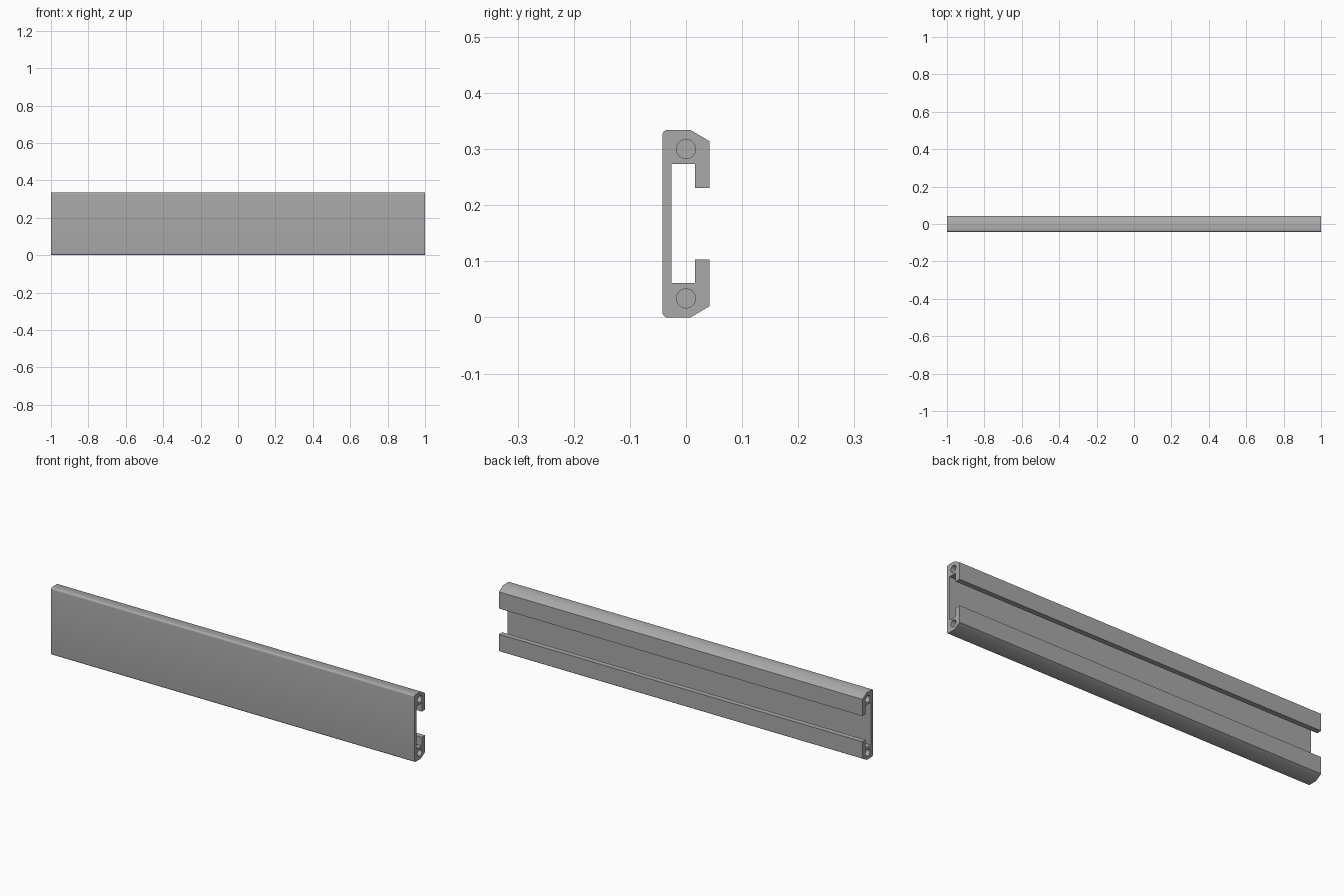
import bpy, bmesh, math

if "Cube" in bpy.data.objects:
    bpy.data.objects.remove(bpy.data.objects["Cube"])

LENGTH, HEIGHT = 2.0, 0.334
HOLE_R, HOLE_DEPTH = 0.017, 0.1
MID = HEIGHT / 2

grey = bpy.data.materials.new("aluminium grey")
grey.diffuse_color = (0.40, 0.40, 0.40, 1)
grey.use_nodes = True
grey.node_tree.nodes["Principled BSDF"].inputs["Base Color"].default_value = grey.diffuse_color

# Upper half of the C-shaped section (y, z above the middle), back lip to front wall
half = [(-0.026, 0.106), (0.016, 0.106), (0.016, 0.064), (0.042, 0.064),
        (0.042, 0.147), (0.008, MID)]
R = 0.009
for i in range(7):                       # rounded front edge
    a = math.pi / 2 * (1 + i / 6)
    half.append((-0.042 + R + R * math.cos(a), MID - R + R * math.sin(a)))
section = half + [(y, -z) for y, z in reversed(half)]

# Extruded rail
bm = bmesh.new()
face = bm.faces.new([bm.verts.new((-LENGTH / 2, y, MID + z)) for y, z in section])
ext = bmesh.ops.extrude_face_region(bm, geom=[face])
bmesh.ops.translate(bm, vec=(LENGTH, 0, 0),
                    verts=[v for v in ext["geom"] if isinstance(v, bmesh.types.BMVert)])
bmesh.ops.recalc_face_normals(bm, faces=bm.faces[:])
mesh = bpy.data.meshes.new("rail")
bm.to_mesh(mesh)
bm.free()
mesh.materials.append(grey)
rail = bpy.data.objects.new("rail", mesh)
bpy.context.collection.objects.link(rail)

# Blind screw holes in both ends
for x in (-LENGTH / 2, LENGTH / 2):
    for z in (0.034, HEIGHT - 0.034):
        bpy.ops.mesh.primitive_cylinder_add(vertices=32, radius=HOLE_R, depth=2 * HOLE_DEPTH,
                                            location=(x, 0, z), rotation=(0, math.pi / 2, 0))
        cutter = bpy.context.object
        cutter.name = "hole_cutter"
        cutter.hide_render = True
        cutter.data.materials.append(grey)
        mod = rail.modifiers.new("screw_hole", 'BOOLEAN')
        mod.operation, mod.solver, mod.object = 'DIFFERENCE', 'EXACT', cutter
        bpy.context.view_layer.objects.active = rail
        bpy.ops.object.modifier_apply(modifier=mod.name)
        bpy.data.objects.remove(cutter)

bpy.ops.object.select_all(action='DESELECT')
rail.select_set(True)
bpy.context.view_layer.objects.active = rail
bpy.ops.object.shade_smooth_by_angle(angle=math.radians(35))
